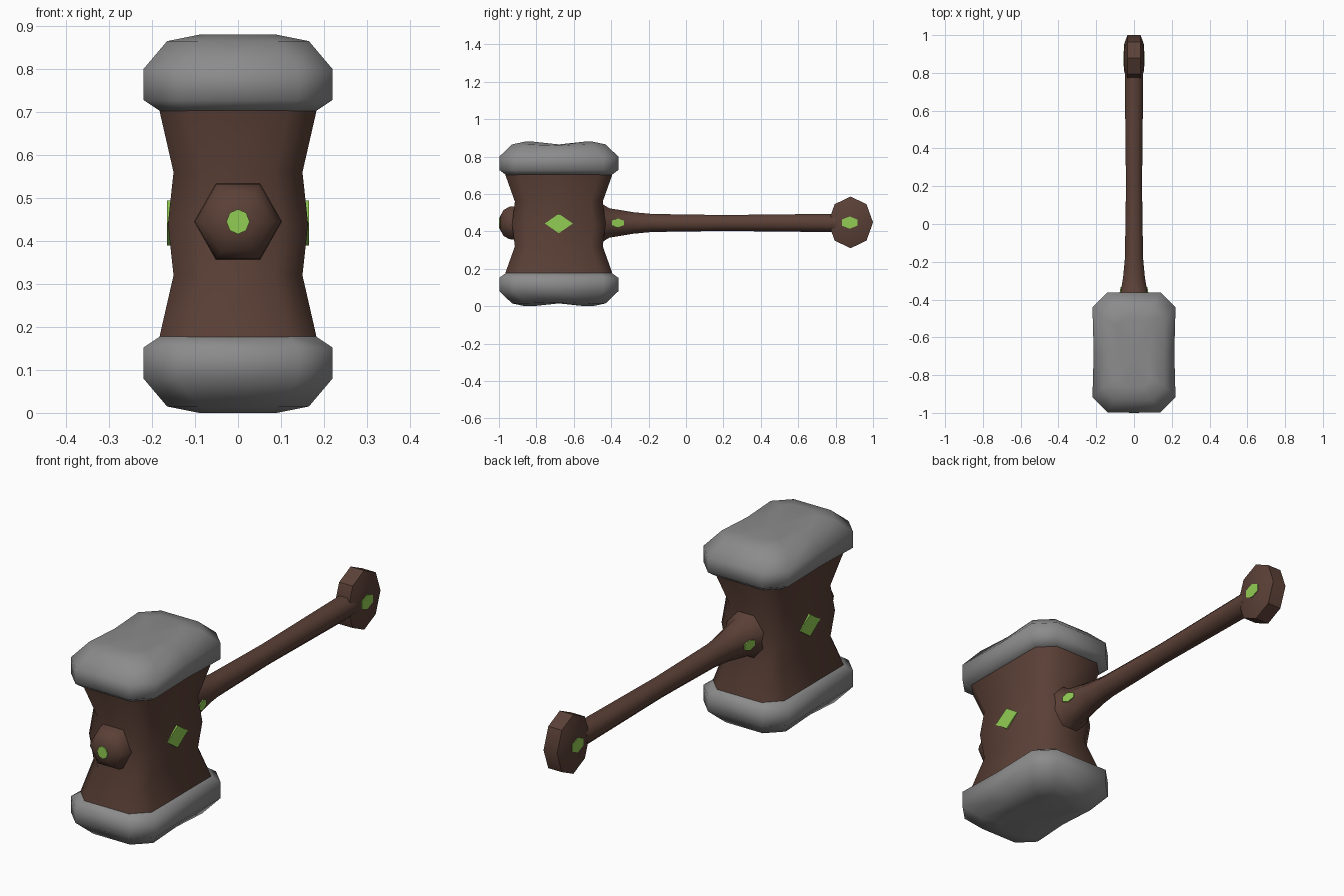
import bpy, bmesh
from math import sin, cos, pi, radians
from mathutils import Vector, Matrix

cube = bpy.data.objects.get("Cube")
if cube:
    bpy.data.objects.remove(cube, do_unlink=True)

HEAD_Y = -0.68
MID_Z = 0.44


def material(name, rgb):
    m = bpy.data.materials.new(name)
    m.use_nodes = True
    m.diffuse_color = (*rgb, 1)
    m.node_tree.nodes["Principled BSDF"].inputs["Base Color"].default_value = (*rgb, 1)
    return m


WOOD = material("dark brown wood", (0.105, 0.052, 0.038))
STONE = material("grey stone", (0.26, 0.26, 0.26))
GEM = material("green gem", (0.29, 0.61, 0.09))


def finish(name, bm, mat, angle=65):
    bmesh.ops.recalc_face_normals(bm, faces=bm.faces)
    mesh = bpy.data.meshes.new(name)
    bm.to_mesh(mesh)
    bm.free()
    mesh.materials.append(mat)
    ob = bpy.data.objects.new(name, mesh)
    bpy.context.collection.objects.link(ob)
    bpy.ops.object.select_all(action="DESELECT")
    ob.select_set(True)
    bpy.context.view_layer.objects.active = ob
    bpy.ops.object.shade_smooth_by_angle(angle=radians(angle))
    return ob


def loft(name, rings, mat, ends=(None, None), angle=65):
    """Skin a stack of rings; each end is a flat cap or a fan to a point."""
    bm = bmesh.new()
    loops = [[bm.verts.new(p) for p in ring] for ring in rings]
    n = len(loops[0])
    for a, b in zip(loops, loops[1:]):
        for i in range(n):
            j = (i + 1) % n
            bm.faces.new((a[i], a[j], b[j], b[i]))
    for loop, tip in zip((loops[0], loops[-1]), ends):
        if tip is None:
            bm.faces.new(loop)
        else:
            v = bm.verts.new(tip)
            for i in range(n):
                bm.faces.new((loop[i], loop[(i + 1) % n], v))
    return finish(name, bm, mat, angle)


def block_ring(z, hx, hy, c, pinch=1.0, dip=0.0):
    """Rectangle with cut corners and a pinched middle on the long sides."""
    half = [(hx, c - hy, z), (hx * pinch, 0, z - dip), (hx, hy - c, z),
            (hx - c, hy, z), (c - hx, hy, z)]
    pts = half + [(-x, -y, h) for x, y, h in half]
    return [Vector((x, y + HEAD_Y, h)) for x, y, h in pts]


def round_ring(y, r, n=8, turn=0.5, z=MID_Z + 0.005):
    return [Vector((r * cos((i + turn) * 2 * pi / n), y,
                    z + r * sin((i + turn) * 2 * pi / n))) for i in range(n)]


def plate(name, loc, normal, hu, hv, n):
    """Thin gem plate lying on a surface."""
    bm = bmesh.new()
    bmesh.ops.create_cone(bm, cap_ends=True, segments=n, radius1=1, radius2=1, depth=1)
    rot = Vector(normal).to_track_quat("Z", "Y").to_matrix().to_4x4()
    bm.transform(Matrix.Translation(loc) @ rot @ Matrix.Diagonal((hu, hv, 0.009, 1)))
    return finish(name, bm, GEM, 30)


# Wooden head, waisted above and below the middle
body = [(0.15, 0.185, 0.285), (0.18, 0.182, 0.285), (0.32, 0.15, 0.235),
        (0.44, 0.163, 0.25), (0.56, 0.15, 0.235), (0.70, 0.182, 0.285), (0.73, 0.185, 0.285)]
loft("hammer_head", [block_ring(z, hx, hy, 0.065) for z, hx, hy in body], WOOD)

# Stone caps on both striking ends
cap = [(0.70, 0.178, 0.28, 0.06, 1, 0), (0.728, 0.22, 0.318, 0.08, 0.97, 0),
       (0.80, 0.22, 0.318, 0.08, 0.97, 0), (0.865, 0.165, 0.25, 0.07, 0.97, 0.006),
       (0.88, 0.09, 0.18, 0.04, 0.95, 0.015)]
for name, low in (("upper_cap", False), ("lower_cap", True)):
    rings = [block_ring(*row) for row in cap]
    ends = [Vector((0, HEAD_Y, z)) for z in (0.70, 0.862)]
    if low:
        for p in [q for ring in rings for q in ring] + ends:
            p.z = 2 * MID_Z - p.z
    loft(name, rings, STONE, ends)

# Front boss
boss = [(-0.89, 0.105), (-0.945, 0.1), (-0.975, 0.08), (-0.995, 0.04)]
loft("front_boss", [round_ring(y, r, 6, 0) for y, r in boss], WOOD)

# Handle, flared where it meets the head
handle = [(-0.48, 0.12), (-0.44, 0.105), (-0.41, 0.085), (-0.28, 0.062),
          (-0.18, 0.052), (0.2, 0.046), (0.8, 0.053)]
loft("handle", [round_ring(y, r) for y, r in handle], WOOD)

# Pommel disc
pommel = []
for x, r in ((-0.052, 0.6), (-0.035, 1), (0.035, 1), (0.052, 0.6)):
    pommel.append([Vector((x, 0.88 + 0.12 * r * cos(i * pi / 4),
                           0.448 + 0.138 * r * sin(i * pi / 4))) for i in range(8)])
loft("pommel", pommel, WOOD, angle=40)

# Gems
plate("front_gem", (0, -0.9955, 0.445), (0, -1, 0), 0.027, 0.029, 8)
for side, s in (("left", 1), ("right", -1)):
    plate(side + "_head_gem", (s * 0.161, HEAD_Y, 0.442), (s, 0, 0), 0.075, 0.052, 4)
    plate(side + "_handle_gem", (s * 0.0715, -0.365, 0.445), (s, 0.165, 0), 0.037, 0.024, 6)
    plate(side + "_pommel_gem", (s * 0.0505, 0.875, 0.447), (s, 0, 0), 0.047, 0.033, 6)
